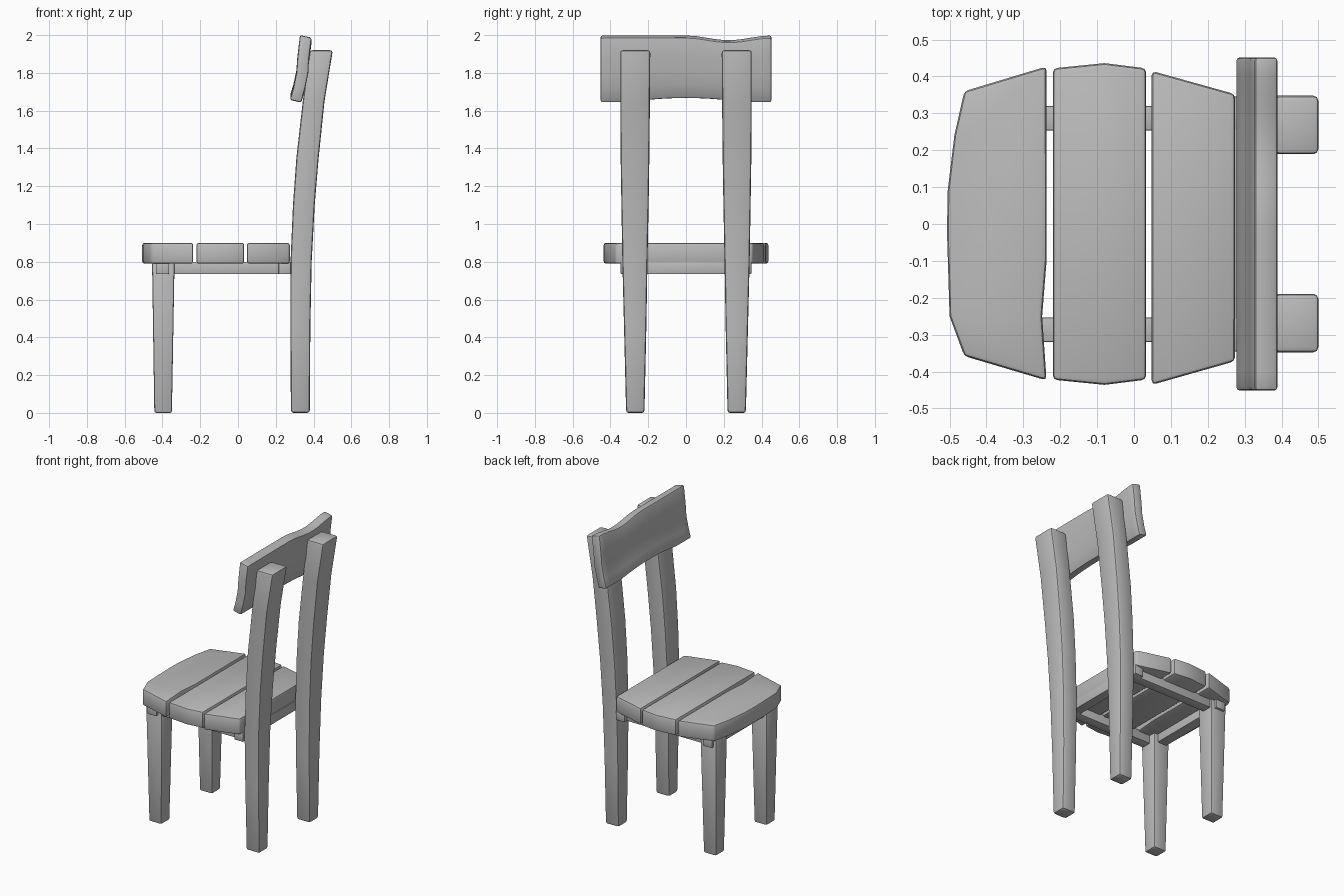
import bpy
import bmesh
import math

cube = bpy.data.objects.get("Cube")
if cube:
    bpy.data.objects.remove(cube, do_unlink=True)

GREY = (0.5, 0.5, 0.5, 1.0)
grey = bpy.data.materials.new("light grey")
grey.use_nodes = True
grey.diffuse_color = GREY
for node in grey.node_tree.nodes:
    if node.type == 'BSDF_PRINCIPLED':
        node.inputs["Base Color"].default_value = GREY


def loft(name, rings, bevel):
    """Solid through equal-sized rings of points, with rounded hard edges."""
    bm = bmesh.new()
    loops = [[bm.verts.new(p) for p in ring] for ring in rings]
    n = len(loops[0])
    for a, b in zip(loops, loops[1:]):
        for i in range(n):
            j = (i + 1) % n
            bm.faces.new((a[i], a[j], b[j], b[i]))
    bm.faces.new(loops[0][::-1])
    bm.faces.new(loops[-1])
    bmesh.ops.recalc_face_normals(bm, faces=bm.faces)
    hard = [e for e in bm.edges if e.calc_face_angle(0) > math.radians(40)]
    bmesh.ops.bevel(bm, geom=hard, offset=bevel, segments=2, profile=0.5,
                    affect='EDGES', clamp_overlap=True)
    mesh = bpy.data.meshes.new(name)
    bm.to_mesh(mesh)
    bm.free()
    mesh.materials.append(grey)
    obj = bpy.data.objects.new(name, mesh)
    bpy.context.collection.objects.link(obj)
    bpy.ops.object.select_all(action='DESELECT')
    obj.select_set(True)
    bpy.context.view_layer.objects.active = obj
    bpy.ops.object.shade_smooth_by_angle(angle=math.radians(38))
    return obj


def rect(x0, x1, y0, y1, z):
    return [(x0, y0, z), (x1, y0, z), (x1, y1, z), (x0, y1, z)]


def box(name, x0, x1, y0, y1, z0, z1, bevel=0.004):
    return loft(name, [rect(x0, x1, y0, y1, z) for z in (z0, z1)], bevel)


def slat(name, outline):
    return loft(name, [[(x, y, z) for x, y in outline] for z in (0.79, 0.9)], 0.012)


# Legs, tall bent back posts and side rails, one set per side
# Post stations: height, front x, back x, inner y, outer y
POST = [(0, 0.28, 0.38, 0.22, 0.317), (0.45, 0.277, 0.383, 0.21, 0.328),
        (0.8, 0.278, 0.39, 0.204, 0.337), (1.1, 0.291, 0.406, 0.198, 0.342),
        (1.35, 0.309, 0.427, 0.194, 0.346), (1.65, 0.343, 0.458, 0.191, 0.348),
        (1.92, 0.38, 0.502, 0.189, 0.348)]
for side, s in (("right", -1), ("left", 1)):
    loft("back_post_" + side,
         [rect(x0, x1, s * a, s * b, z) for z, x0, x1, a, b in POST], 0.014)
    loft("front_leg_" + side,
         [rect(-0.443, -0.35, s * 0.223, s * 0.315, 0),
          rect(-0.455, -0.336, s * 0.208, s * 0.332, 0.795)], 0.01)
    box("side_rail_" + side, -0.4, 0.3, s * 0.254, s * 0.32, 0.735, 0.8)

# Cross rails under the seat
box("front_cross_rail", -0.435, -0.365, -0.346, 0.346, 0.735, 0.8)
box("back_cross_rail", 0.215, 0.279, -0.346, 0.346, 0.735, 0.8)

# Seat slats
slat("front_slat", [(-0.507, -0.02), (-0.505, 0.09), (-0.487, 0.24), (-0.46, 0.36),
                    (-0.237, 0.427), (-0.237, -0.1), (-0.249, -0.25),
                    (-0.237, -0.424), (-0.46, -0.358), (-0.5, -0.25)])
slat("middle_slat", [(-0.22, 0.422), (-0.08, 0.436), (0.033, 0.422),
                     (0.033, -0.422), (-0.08, -0.436), (-0.22, -0.422)])
slat("back_slat", [(0.048, 0.415), (0.274, 0.352), (0.274, -0.372), (0.048, -0.436)])

# Backrest: wavy cross-section (x, height fraction) swept along y
SECTION = [(0.275, 0.04), (0.293, 0.22), (0.309, 0.44), (0.314, 0.65), (0.328, 1),
           (0.39, 0.96), (0.376, 0.65), (0.372, 0.44), (0.356, 0.22), (0.335, 0)]
STEPS = 18
rings = []
for i in range(STEPS + 1):
    y = -0.452 + 0.904 * i / STEPS
    low = 1.643 + 0.022 * max(0, 1 - (y / 0.3) ** 2)
    dip = 0.025 * math.sin(math.pi * y / 0.452) ** 2 if y > 0 else 0
    rings.append([(x, y, low + (2.0 - dip - low) * t) for x, t in SECTION])
loft("backrest", rings, 0.01)
